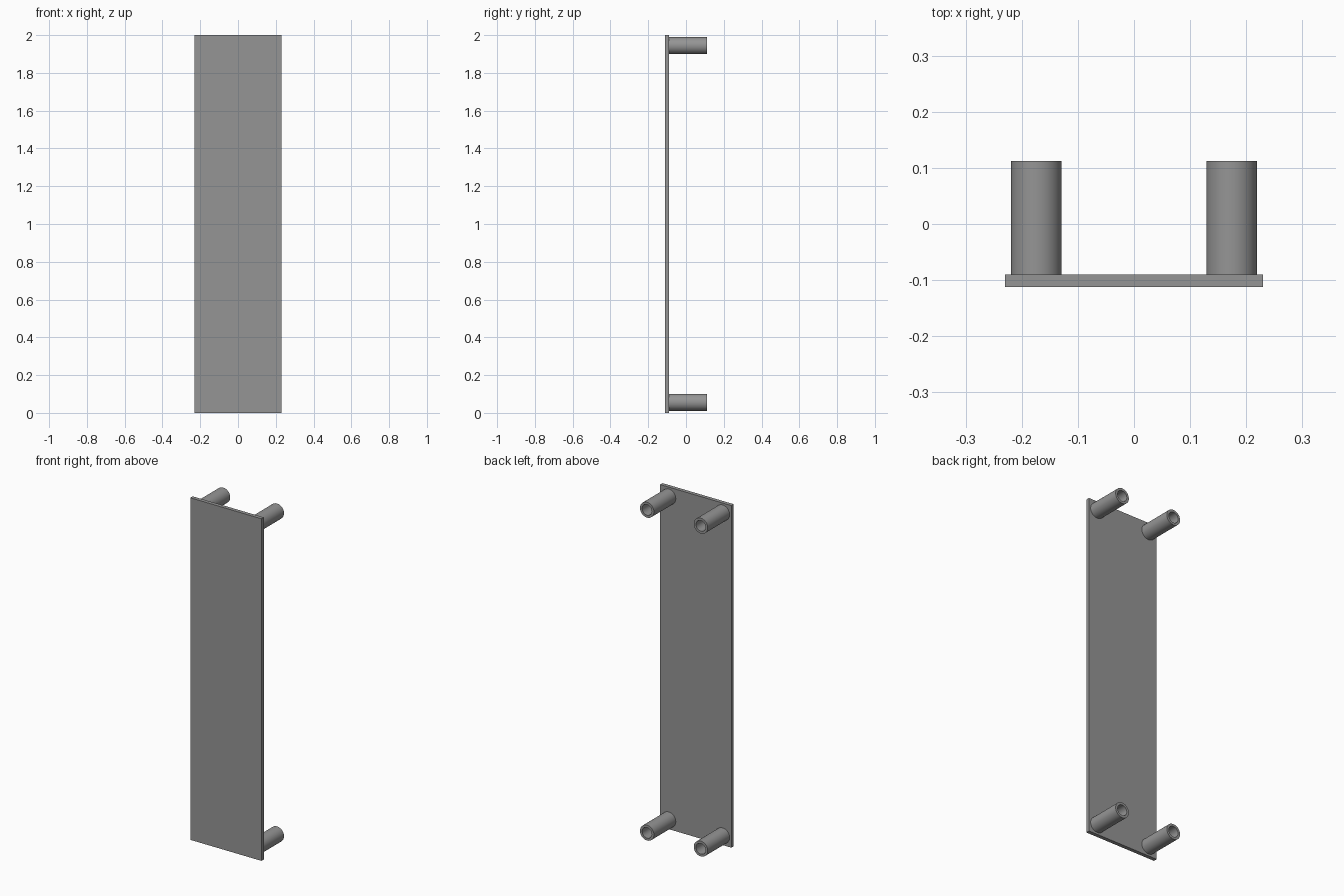
import bpy, bmesh, math

if "Cube" in bpy.data.objects:
    bpy.data.objects.remove(bpy.data.objects["Cube"])

grey = bpy.data.materials.new("mid_grey")
grey.diffuse_color = (0.30, 0.30, 0.30, 1)
grey.use_nodes = True
grey.node_tree.nodes["Principled BSDF"].inputs["Base Color"].default_value = grey.diffuse_color

Y_FRONT, Y_PLATE, Y_END = -0.112, -0.09, 0.112
SEGMENTS = 48


def finish(name, bm):
    bmesh.ops.recalc_face_normals(bm, faces=bm.faces)
    mesh = bpy.data.meshes.new(name)
    bm.to_mesh(mesh)
    bm.free()
    mesh.materials.append(grey)
    obj = bpy.data.objects.new(name, mesh)
    bpy.context.collection.objects.link(obj)
    return obj


# Flat front plate
bm = bmesh.new()
bmesh.ops.create_cube(bm, size=1)
bmesh.ops.scale(bm, vec=(0.46, Y_PLATE - Y_FRONT, 2), verts=bm.verts)
bmesh.ops.translate(bm, vec=(0, (Y_FRONT + Y_PLATE) / 2, 1), verts=bm.verts)
finish("plate", bm)


# Hollow standoff tube: a closed wall section revolved about the y axis
def tube(name, x, z, outer=0.045, inner=0.031):
    bm = bmesh.new()
    section = [(outer, Y_PLATE), (outer, Y_END), (inner, Y_END), (inner, Y_PLATE)]
    rings = []
    for r, y in section:
        angles = [2 * math.pi * i / SEGMENTS for i in range(SEGMENTS)]
        rings.append([bm.verts.new((x + r * math.cos(a), y, z + r * math.sin(a)))
                      for a in angles])
    for k in range(4):
        a, b = rings[k], rings[(k + 1) % 4]
        for i in range(SEGMENTS):
            j = (i + 1) % SEGMENTS
            bm.faces.new((a[i], a[j], b[j], b[i]))
    obj = finish(name, bm)
    bpy.ops.object.select_all(action='DESELECT')
    obj.select_set(True)
    bpy.context.view_layer.objects.active = obj
    bpy.ops.object.shade_smooth_by_angle(angle=math.radians(35))


# One tube near each corner
for side, x in (("left", -0.174), ("right", 0.174)):
    for level, z in (("bottom", 0.056), ("top", 1.944)):
        tube(f"{level}_{side}_standoff", x, z)
